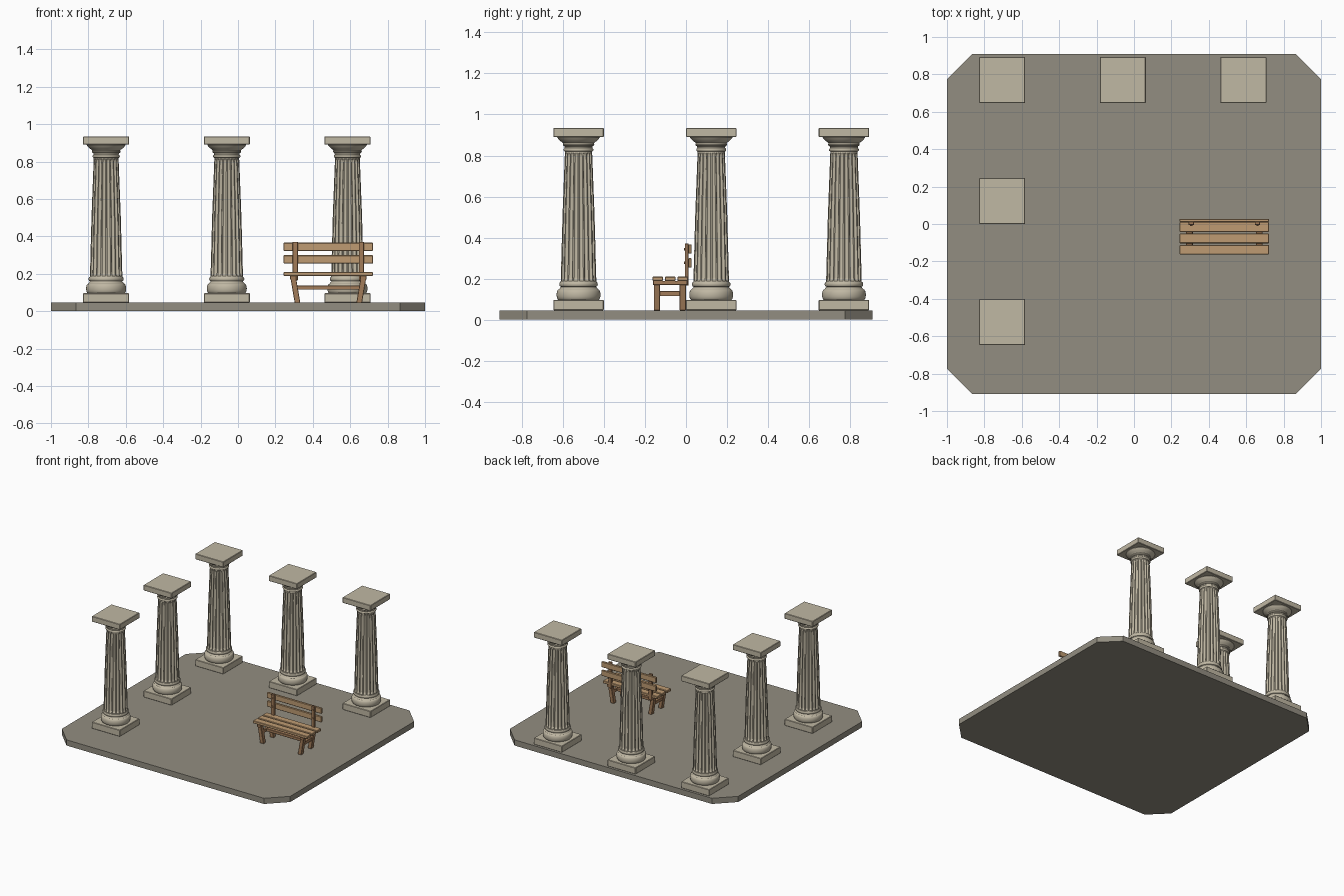
import bpy, bmesh
from math import pi, cos, sin, atan2
from mathutils import Matrix, Vector

if "Cube" in bpy.data.objects:
    bpy.data.objects.remove(bpy.data.objects["Cube"])


def material(name, rgb):
    m = bpy.data.materials.new(name)
    m.diffuse_color = (*rgb, 1)
    m.use_nodes = True
    m.node_tree.nodes["Principled BSDF"].inputs["Base Color"].default_value = m.diffuse_color
    return m


PAVING = material("paving", (0.29, 0.27, 0.22))
STONE = material("stone", (0.53, 0.48, 0.37))
WOOD = material("wood", (0.52, 0.33, 0.17))
DARK_WOOD = material("dark wood", (0.36, 0.20, 0.10))


def finish(name, bm, mat, smooth=False):
    bmesh.ops.recalc_face_normals(bm, faces=bm.faces)
    me = bpy.data.meshes.new(name)
    bm.to_mesh(me)
    bm.free()
    me.materials.append(mat)
    ob = bpy.data.objects.new(name, me)
    bpy.context.collection.objects.link(ob)
    if smooth:
        bpy.ops.object.select_all(action='DESELECT')
        bpy.context.view_layer.objects.active = ob
        ob.select_set(True)
        bpy.ops.object.shade_smooth_by_angle(angle=0.6)
    return ob


def box(name, x, y, z, mat, bevel=0.0, lean=0.0):
    """Box from (min, max) ranges; lean shifts the bottom face in x."""
    bm = bmesh.new()
    bmesh.ops.create_cube(bm, size=1)
    for v in bm.verts:
        bottom = v.co.z < 0
        v.co = Vector([r[0] if c < 0 else r[1] for c, r in zip(v.co, (x, y, z))])
        if bottom:
            v.co.x += lean
    if bevel:
        bmesh.ops.bevel(bm, geom=bm.edges[:], offset=bevel, segments=1, affect='EDGES')
    return finish(name, bm, mat)


def loft(name, rings, mat):
    """Closed skin over a list of vertex rings."""
    bm = bmesh.new()
    loops = [[bm.verts.new(p) for p in ring] for ring in rings]
    n = len(loops[0])
    for a, b in zip(loops, loops[1:]):
        for i in range(n):
            j = (i + 1) % n
            bm.faces.new((a[i], a[j], b[j], b[i]))
    bm.faces.new(loops[0][::-1])
    bm.faces.new(loops[-1])
    return finish(name, bm, mat, True)


def lathe(name, profile, mat, n=48):
    return loft(name, [[(r * cos(2 * pi * i / n), r * sin(2 * pi * i / n), z)
                        for i in range(n)] for r, z in profile], mat)


# paved floor with chamfered corners
W, D, C, TOP = 1.0, 0.91, 0.135, 0.045
corners = [(W, D - C), (W - C, D), (C - W, D), (-W, D - C),
           (-W, C - D), (C - W, -D), (W - C, -D), (W, C - D)]
bm = bmesh.new()
face = bm.faces.new([bm.verts.new((x, y, 0)) for x, y in corners])
ext = bmesh.ops.extrude_face_region(bm, geom=[face])
bmesh.ops.translate(bm, vec=(0, 0, TOP), verts=[g for g in ext["geom"] if isinstance(g, bmesh.types.BMVert)])
finish("floor", bm, PAVING)


# fluted shaft: scallops between narrow fillets, fading out at both ends
def shaft_ring(z, r, depth, flutes=20):
    prof = [0, 0, 0.55, 0.9, 1, 0.9, 0.55]
    at = [-0.13, 0.13, 0.2, 0.33, 0.5, 0.67, 0.8]
    return [((r - depth * d) * cos(a), (r - depth * d) * sin(a), z)
            for f in range(flutes) for d, t in zip(prof, at)
            for a in [(f + t) * 2 * pi / flutes]]


Z0, Z1, R0, R1 = 0.18, 0.825, 0.087, 0.066
shaft = []
for t, d in [(0, 0), (0.012, 0), (0.022, 0.7), (0.04, 1), (0.5, 1), (0.955, 1), (0.972, 0.7), (0.982, 0), (1, 0)]:
    r = R0 + (R1 - R0) * t + 0.002 * sin(pi * t)
    shaft.append(shaft_ring(Z0 + (Z1 - Z0) * t, r, d * 0.12 * r))

H = 0.123
torus = [(0.096 + 0.011 * cos(a), 0.121 + 0.026 * sin(a)) for a in [(-0.5 + k / 8) * pi for k in range(9)]]
bead = [(0.086 + 0.008 * cos(a), 0.172 + 0.012 * sin(a)) for a in [(-0.5 + k / 6) * pi for k in range(7)]]
neck = [(0.067 + 0.006 * cos(a), 0.828 + 0.008 * sin(a)) for a in [(-0.5 + k / 6) * pi for k in range(7)]]
parts = [
    box("column_plinth", (-H, H), (-H, H), (TOP, 0.096), STONE, 0.003),
    lathe("column_base", torus + [(0.096, 0.147), (0.092, 0.152), (0.087, 0.158)] + bead, STONE),
    loft("column_shaft", shaft, STONE),
    lathe("column_capital", neck + [(0.068, 0.838), (0.069, 0.845), (0.075, 0.848), (0.077, 0.854),
                                    (0.075, 0.86), (0.079, 0.864), (0.088, 0.870), (0.097, 0.879),
                                    (0.104, 0.888), (0.104, 0.892)], STONE),
    box("column_abacus", (-H, H), (-H, H), (0.890, 0.934), STONE, 0.003),
]

# L-shaped colonnade along the back and the left side
spots = [(-0.705, 0.77), (-0.06, 0.77), (0.585, 0.77), (-0.705, 0.123), (-0.705, -0.524)]
for k, (x, y) in enumerate(spots):
    for p in parts:
        ob = p if k == 0 else p.copy()
        if k:
            bpy.context.collection.objects.link(ob)
        ob.location = (x, y, 0)

# bench: seat and back slats
CX, L = 0.483, 0.239
for y0, y1 in [(-0.163, -0.112), (-0.103, -0.051), (-0.042, 0.010)]:
    box("seat_slat", (CX - L, CX + L), (y0, y1), (0.188, 0.209), WOOD, 0.003)
for z0, z1 in [(0.254, 0.299), (0.322, 0.366)]:
    box("back_slat", (CX - L, CX + L), (0.011, 0.028), (z0, z1), WOOD, 0.003)

# bench frame, mirrored left and right
for s in (-1, 1):
    def span(a, b):
        return tuple(sorted((CX + s * a, CX + s * b)))
    for name, y in (("front_leg", (-0.157, -0.126)), ("back_leg", (-0.032, -0.001))):
        box(name, span(0.172, 0.202), y, (TOP, 0.175), DARK_WOOD, 0.002, -s * 0.022)
    box("seat_bearer", span(0.170, 0.204), (-0.160, 0.008), (0.168, 0.189), DARK_WOOD, 0.002)
    box("side_rail", span(0.168, 0.188), (-0.13, -0.028), (0.114, 0.139), DARK_WOOD, 0.002)
    box("back_post", span(0.163, 0.191), (-0.006, 0.012), (0.165, 0.371), DARK_WOOD, 0.002)
    # bolts fixing the back slats to the posts
    for z in (0.277, 0.344):
        bm = bmesh.new()
        bmesh.ops.create_cone(bm, cap_ends=True, segments=10, radius1=0.006, radius2=0.006, depth=0.006,
                              matrix=Matrix.Translation((CX + s * 0.177, -0.007, z)) @ Matrix.Rotation(pi / 2, 4, 'X'))
        finish("bolt", bm, DARK_WOOD)
box("stretcher", (CX - 0.172, CX + 0.172), (-0.092, -0.066), (0.115, 0.137), DARK_WOOD, 0.002)
